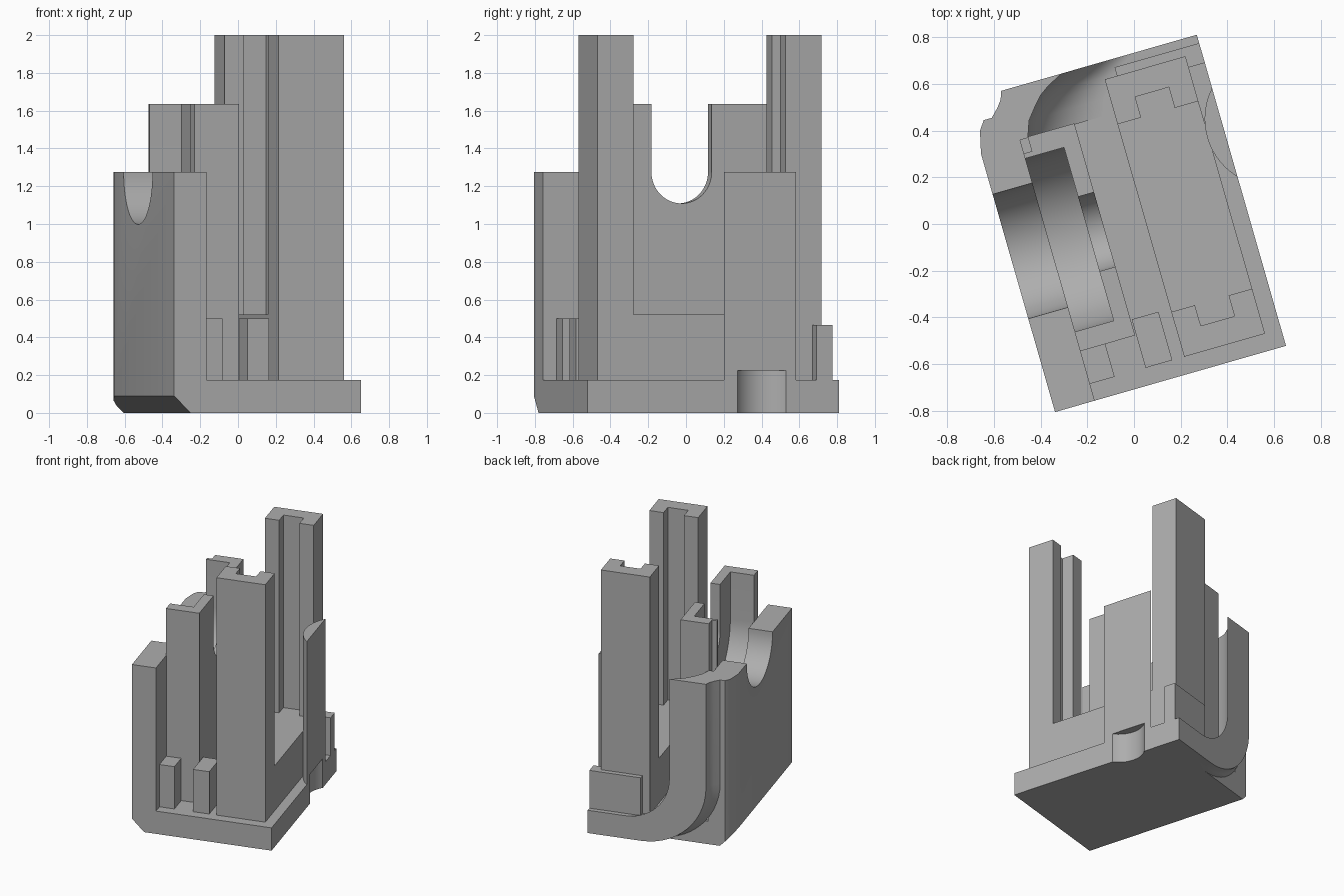
import bpy, bmesh, math

cube = bpy.data.objects.get("Cube")
if cube:
    bpy.data.objects.remove(cube, do_unlink=True)

grey = bpy.data.materials.new("plain grey")
grey.use_nodes = True
colour = (0.42, 0.42, 0.42, 1)
grey.diffuse_color = colour
grey.node_tree.nodes["Principled BSDF"].inputs["Base Color"].default_value = colour

TURN = math.radians(16)      # whole part is turned about z
MID = 0.012                  # shaft axis, across the part
AXIS_Z = 1.275               # shaft axis height
FLOOR = 0.175
LEFT, RIGHT, FRONT, BACK = -0.547, 0.482, -0.681, 0.705


def loft(name, rings):
    """Skin a list of equal-length point rings and cap both ends."""
    bm = bmesh.new()
    rows = [[bm.verts.new(p) for p in ring] for ring in rings]
    n = len(rows[0])
    for a, b in zip(rows, rows[1:]):
        for i in range(n):
            j = (i + 1) % n
            bm.faces.new((a[i], a[j], b[j], b[i]))
    bm.faces.new(rows[0])
    bm.faces.new(rows[-1])
    bmesh.ops.recalc_face_normals(bm, faces=bm.faces)
    mesh = bpy.data.meshes.new(name)
    bm.to_mesh(mesh)
    bm.free()
    mesh.materials.append(grey)
    ob = bpy.data.objects.new(name, mesh)
    bpy.context.collection.objects.link(ob)
    ob.rotation_euler.z = TURN
    return ob


def prism(name, pts, lo, hi, axis="z"):
    place = {"x": lambda p, t: (t, *p),
             "y": lambda p, t: (p[0], t, p[1]),
             "z": lambda p, t: (*p, t)}[axis]
    return loft(name, [[place(p, t) for p in pts] for t in (lo, hi)])


def rect(x0, x1, y0, y1):
    return [(x0, y0), (x1, y0), (x1, y1), (x0, y1)]


def arc(cx, cy, r, start, end, n=20):
    steps = [math.radians(start + (end - start) * i / n) for i in range(n + 1)]
    return [(cx + r * math.cos(a), cy + r * math.sin(a)) for a in steps]


def cut(ob, cutter):
    mod = ob.modifiers.new("cut", "BOOLEAN")
    mod.operation = "DIFFERENCE"
    mod.solver = "EXACT"
    mod.object = cutter
    bpy.context.view_layer.update()
    with bpy.context.temp_override(object=ob, active_object=ob):
        bpy.ops.object.modifier_apply(modifier=mod.name)
    bpy.data.objects.remove(cutter, do_unlink=True)


def shaft_slot(ob, r, x0, x1):
    """Round-bottomed slot, open at the top."""
    pts = arc(MID, AXIS_Z, r, 180, 360, 32) + [(MID + r, 1.8), (MID - r, 1.8)]
    cut(ob, prism("slot_cutter", pts, x0, x1, "x"))


# Base plate with tall side wall and chamfered lower edge
shell = prism("base_and_side_wall", [
    (LEFT + 0.09, 0), (RIGHT, 0), (RIGHT, FLOOR), (-0.37, FLOOR),
    (-0.37, AXIS_Z), (LEFT, AXIS_Z), (LEFT, 0.09)], FRONT, 0.605, "y")
shaft_slot(shell, 0.277, -0.7, -0.3)
cut(shell, prism("corner_cutter", [
    (-0.6, 0.47), (LEFT, 0.47), (-0.524, 0.566), (-0.496, 0.605),
    (-0.496, 0.65), (-0.6, 0.65)], -0.1, 1.4))

# Curved back wall sweeping from the floor up to the corner
rings = []
for y, inner, outer in [(0.48, -0.335, -0.45), (0.55, -0.31, -0.45),
                        (0.605, -0.265, -0.46), (0.64, -0.233, -0.425),
                        (0.67, -0.19, -0.402), (BACK, -0.12, -0.39)]:
    r = 0.33
    ring = [(RIGHT, 0), (RIGHT, FLOOR)]
    ring += arc(inner + r, FLOOR + r, r, 270, 180, 14)
    ring += [(inner, AXIS_Z), (outer, AXIS_Z)]
    ring += arc(outer + 0.48, 0.48, 0.48, 180, 270, 14)
    rings.append([(x, y, z) for x, z in ring])
back_wall = loft("curved_back_wall", rings)

# Bearing tower beside the wall, with stepped shaft slots
bearing = prism("bearing_tower", [
    (-0.372, -0.46), (-0.127, -0.46), (-0.127, 0.485), (-0.335, 0.485),
    (-0.335, 0.42), (-0.372, 0.42)], 0.1, 1.635)
shaft_slot(bearing, 0.386, -0.45, -0.198)
shaft_slot(bearing, 0.166, -0.3, 0)

# Pair of channel towers facing each other, joined by a low block
for name, s in (("front_channel_tower", -1), ("back_channel_tower", 1)):
    pts = [(0.05, 0.418), (0.155, 0.418), (0.155, 0.51), (0.305, 0.51),
           (0.305, 0.418), (0.41, 0.418), (0.41, 0.618), (0.05, 0.618)]
    prism(name, [(x, MID + s * y) for x, y in pts], 0.1, 2)
prism("joining_block", rect(0.05, 0.41, -0.5, 0.53), 0.1, 0.52)

# Small blocks standing on the floor
prism("front_block_outer", rect(-0.375, -0.26, -0.606, -0.45), 0.1, 0.5)
prism("front_block_inner", rect(-0.122, -0.003, -0.606, -0.39), 0.1, 0.5)
prism("back_block", rect(0.105, RIGHT, 0.58, 0.668), 0.1, 0.465)

# Rounded boss on the inner side of the right edge
half = math.degrees(math.acos(0.212 / 0.29))
boss = prism("side_boss", arc(RIGHT + 0.212, 0.27, 0.29, 180 - half, 180 + half),
             0, AXIS_Z)

# Round recess under the boss
for ob in (shell, boss):
    cut(ob, prism("recess_cutter", arc(RIGHT + 0.12, 0.278, 0.18, 0, 351, 39),
                  -0.1, 0.225))

# Smooth the curved parts, keep edges sharp
bpy.ops.object.select_all(action="DESELECT")
for ob in (shell, back_wall, bearing, boss):
    ob.select_set(True)
bpy.context.view_layer.objects.active = shell
bpy.ops.object.shade_smooth_by_angle(angle=math.radians(30))
